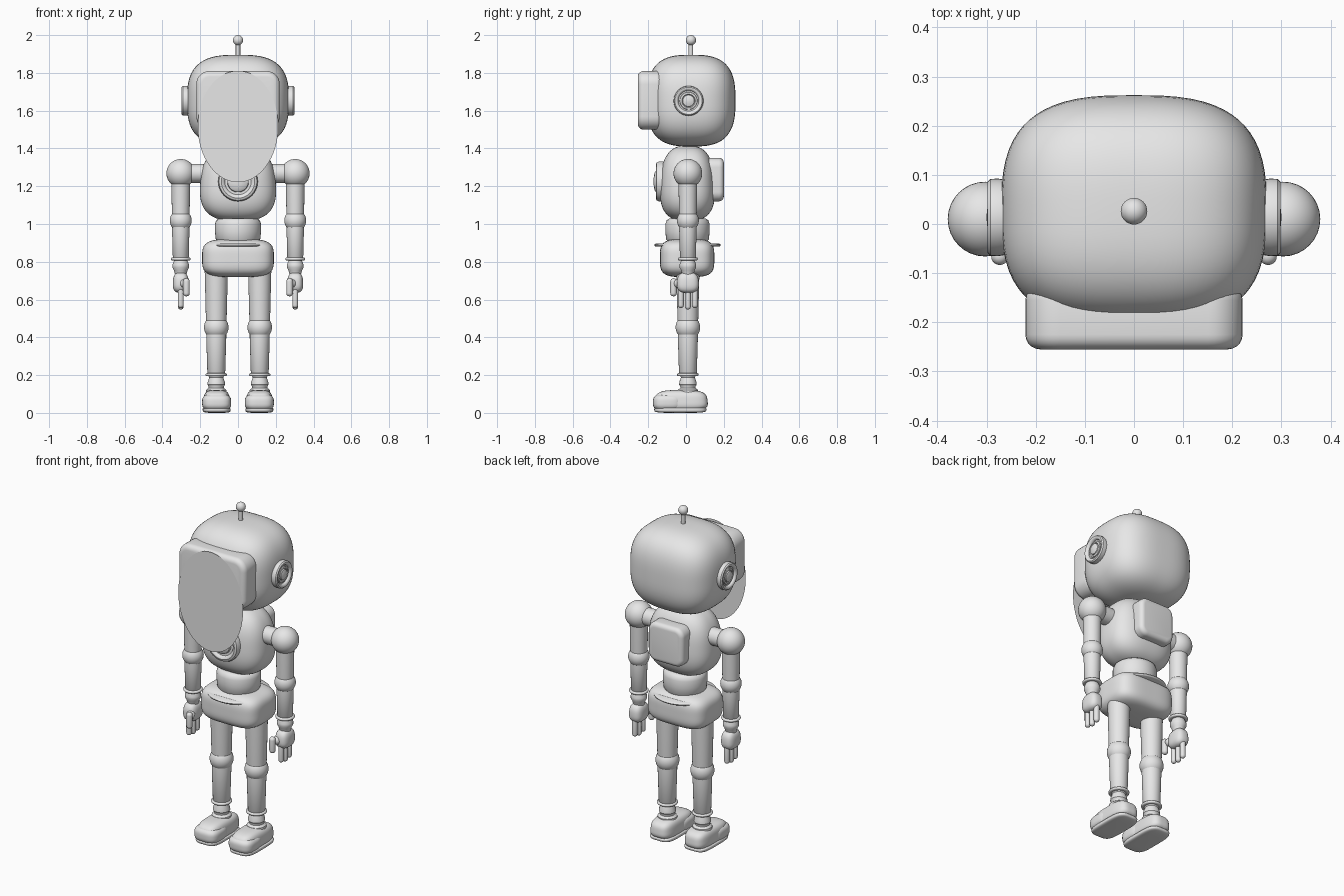
import bpy, bmesh, math
from mathutils import Matrix, Vector

if "Cube" in bpy.data.objects:
    bpy.data.objects.remove(bpy.data.objects["Cube"])

GREY = bpy.data.materials.new("plain_grey")
GREY.diffuse_color = (0.8, 0.8, 0.8, 1)
GREY.use_nodes = True
GREY.node_tree.nodes["Principled BSDF"].inputs["Base Color"].default_value = GREY.diffuse_color
CY = 0.01  # depth of the limb centre line


def finish(name, bm, angle=40):
    bmesh.ops.recalc_face_normals(bm, faces=bm.faces)
    mesh = bpy.data.meshes.new(name)
    bm.to_mesh(mesh)
    bm.free()
    ob = bpy.data.objects.new(name, mesh)
    bpy.context.collection.objects.link(ob)
    mesh.materials.append(GREY)
    bpy.ops.object.select_all(action='DESELECT')
    bpy.context.view_layer.objects.active = ob
    ob.select_set(True)
    bpy.ops.object.shade_smooth_by_angle(angle=math.radians(angle))
    return ob


def soft_box(name, centre, half, power=3.0, taper=0.0, cuts=17):
    """Cube pushed out to a rounded block; taper narrows the top."""
    bm = bmesh.new()
    bmesh.ops.create_cube(bm, size=2)
    bmesh.ops.subdivide_edges(bm, edges=bm.edges[:], cuts=cuts, use_grid_fill=True)
    for v in bm.verts:
        c = v.co
        n = sum(abs(k) ** power for k in c) ** (1 / power)
        c = c / n
        s = 1 - taper * c.z
        v.co = Vector(centre) + Vector((c.x * half[0] * s, c.y * half[1] * s, c.z * half[2]))
    return finish(name, bm)


def bevel_box(name, centre, half, radius, edge=0.03):
    """Plate facing y with wide corner radius and softened rims."""
    bm = bmesh.new()
    bmesh.ops.create_cube(bm, size=2)
    bmesh.ops.scale(bm, vec=half, verts=bm.verts)
    along = [e for e in bm.edges if abs(e.verts[0].co.y - e.verts[1].co.y) > 1e-4]
    bmesh.ops.bevel(bm, geom=along, offset=radius, segments=8, profile=0.5, affect='EDGES')
    rims = [e for e in bm.edges if abs(e.verts[0].co.y - e.verts[1].co.y) < 1e-4]
    bmesh.ops.bevel(bm, geom=rims, offset=edge, segments=5, profile=0.5, affect='EDGES')
    bmesh.ops.translate(bm, vec=centre, verts=bm.verts)
    return finish(name, bm)


def lathe(name, profile, loc, axis=(0, 0, 1), squash=1.0, sides=40):
    """Turn (radius, height) points about an axis through loc."""
    bm = bmesh.new()
    rings = []
    for r, h in profile:
        rings.append([bm.verts.new((r * math.cos(a), r * squash * math.sin(a), h))
                      for a in (2 * math.pi * i / sides for i in range(sides))])
    for lo, hi in zip(rings, rings[1:]):
        for i in range(sides):
            j = (i + 1) % sides
            bm.faces.new((lo[i], lo[j], hi[j], hi[i]))
    bm.faces.new(rings[0])
    bm.faces.new(rings[-1])
    turn = Vector((0, 0, 1)).rotation_difference(Vector(axis)).to_matrix().to_4x4()
    bm.transform(Matrix.Translation(loc) @ turn)
    return finish(name, bm)


def ball(name, loc, r):
    bm = bmesh.new()
    bmesh.ops.create_uvsphere(bm, u_segments=32, v_segments=20, radius=r)
    bmesh.ops.translate(bm, vec=loc, verts=bm.verts)
    return finish(name, bm)


def ring(name, loc, r, t):
    """Rounded band around a limb."""
    pts = [(r - t + t * math.sin(math.pi * k / 8), -t * math.cos(math.pi * k / 8)) for k in range(9)]
    return lathe(name, pts, loc)


def capsule(name, loc, r, half):
    arc = [math.pi / 2 * k / 6 for k in range(7)]
    pts = [(max(r * math.sin(a), 1e-4), -half + r - r * math.cos(a)) for a in arc]
    return lathe(name, pts + [(a, -b) for a, b in reversed(pts)], loc, sides=20)


# Head with face box, oval face plate and antenna
soft_box("head", (0, 0.028, 1.653), (0.27, 0.234, 0.243), 2.9)
bevel_box("face_box", (0, -0.19, 1.655), (0.221, 0.065, 0.155), 0.07)
bm = bmesh.new()
bmesh.ops.create_circle(bm, cap_ends=True, segments=64, radius=1,
                        matrix=Matrix.Translation((0, -0.257, 1.516)) @ Matrix.Rotation(math.pi / 2, 4, 'X')
                        @ Matrix.Diagonal((0.213, 0.295, 1, 1)))
finish("face_plate", bm)
lathe("antenna_stem", [(0.012, 1.88), (0.012, 1.96)], (0, 0.026, 0), sides=20)
ball("antenna_tip", (0, 0.026, 1.973), 0.027)

# Torso, chest dial and back panel
soft_box("torso", (0, 0.008, 1.215), (0.2, 0.145, 0.2), 2.7, 0.07)
lathe("chest_dial", [(0.105, 0), (0.105, 0.04), (0.1, 0.05), (0.088, 0.055), (0.076, 0.051),
                     (0.07, 0.042), (0.057, 0.042), (0.055, 0.055), (0.045, 0.062), (0.02, 0.066),
                     (0.001, 0.067)], (0, -0.105, 1.225), (0, -1, 0))
bevel_box("back_panel", (0, 0.15, 1.235), (0.115, 0.05, 0.115), 0.05, 0.025)

# Waist, belt disc and pelvis
lathe("waist", [(0.105, 0.9), (0.118, 0.92), (0.122, 0.96), (0.122, 1.0), (0.115, 1.02), (0.1, 1.03)],
      (0, 0.008, 0), squash=0.96)
lathe("belt_disc", [(0.165, 0.88), (0.17, 0.883), (0.172, 0.888), (0.17, 0.893), (0.165, 0.896)],
      (0, 0.008, 0), squash=1.02)
soft_box("pelvis", (0, 0.006, 0.82), (0.19, 0.144, 0.101), 3.8)

for s, side in ((-1, "left"), (1, "right")):
    # Ear dial
    lathe(side + "_ear", [(0.076, 0), (0.079, 0.02), (0.078, 0.034), (0.072, 0.04), (0.064, 0.04),
                          (0.056, 0.034), (0.054, 0.026), (0.047, 0.026), (0.045, 0.032), (0.036, 0.034),
                          (0.032, 0.028), (0.03, 0.036), (0.016, 0.041), (0.001, 0.042)],
          (s * 0.258, 0.0135, 1.652), (s, 0, 0))

    # Arm
    ax = s * 0.303
    lathe(side + "_shoulder_axle", [(0.05, 0), (0.05, 0.14)], (s * 0.13, CY, 1.268), (s, 0, 0))
    ball(side + "_shoulder", (ax, CY, 1.268), 0.076)
    lathe(side + "_upper_arm", [(0.045, 1.02), (0.047, 1.06), (0.05, 1.24)], (ax, CY, 0))
    ball(side + "_elbow", (ax, CY, 1.018), 0.058)
    lathe(side + "_forearm", [(0.03, 0.8), (0.042, 0.815), (0.046, 0.97), (0.046, 1.02)], (ax, CY, 0))
    ring(side + "_wrist_band", (ax, CY, 0.815), 0.053, 0.008)
    lathe(side + "_wrist", [(0.03, 0.73), (0.036, 0.755), (0.044, 0.77), (0.044, 0.785), (0.034, 0.81)],
          (ax, CY, 0))
    soft_box(side + "_palm", (ax, CY, 0.69), (0.042, 0.058, 0.055), 2.8, 0.05, 9)
    for k in (-1, 0, 1):
        capsule(side + "_finger_%d" % (k + 2), (ax, CY + k * 0.037, 0.602 + 0.008 * abs(k)), 0.0155, 0.055)
    capsule(side + "_thumb", (s * 0.273, -0.066, 0.665), 0.0175, 0.048)
    ball(side + "_thumb_base", (s * 0.283, -0.04, 0.685), 0.024)

    # Leg
    lx = s * 0.115
    lathe(side + "_thigh", [(0.052, 0.46), (0.055, 0.5), (0.062, 0.78)], (lx, CY, 0))
    ball(side + "_knee", (lx, CY, 0.453), 0.065)
    lathe(side + "_shin", [(0.035, 0.185), (0.047, 0.205), (0.053, 0.4), (0.053, 0.45)], (lx, CY, 0))
    ring(side + "_ankle_band", (lx, CY, 0.202), 0.057, 0.008)
    lathe(side + "_ankle", [(0.055, 0.1), (0.053, 0.122), (0.04, 0.132), (0.04, 0.14), (0.047, 0.15),
                            (0.045, 0.165), (0.034, 0.195)], (lx, CY, 0))

    # Foot with toe cap and sole
    fx = s * 0.113
    soft_box(side + "_foot", (fx, -0.026, 0.065), (0.07, 0.14, 0.056), 3.4, 0.05)
    soft_box(side + "_toe_cap", (fx, -0.095, 0.056), (0.077, 0.08, 0.045), 3.2, 0.0, 11)
    soft_box(side + "_sole", (fx, -0.03, 0.015), (0.074, 0.138, 0.015), 4.0, -0.02, 11)
